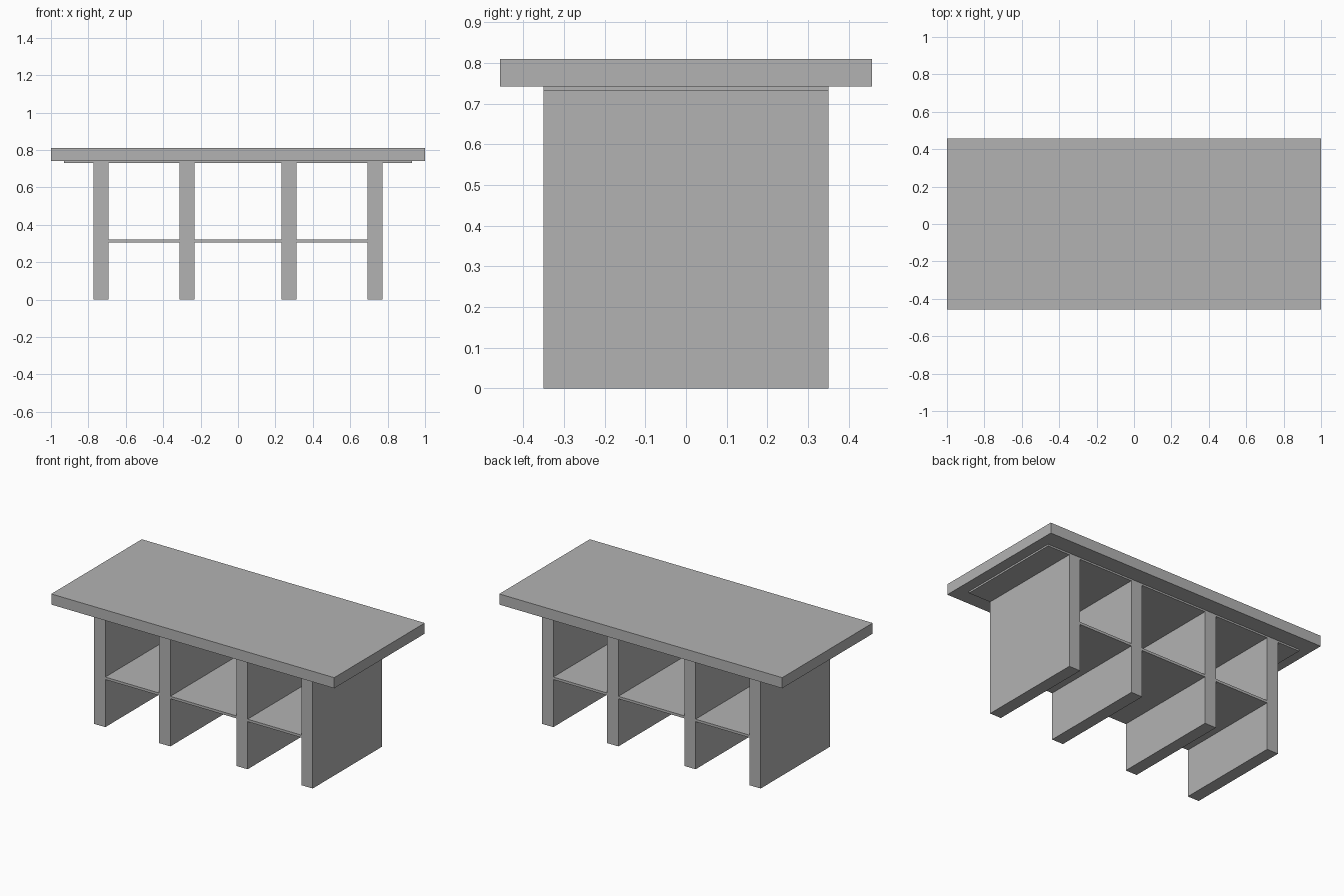
import bpy
import bmesh
from mathutils import Matrix

cube = bpy.data.objects.get("Cube")
if cube:
    bpy.data.objects.remove(cube, do_unlink=True)

# Single plain grey finish
grey = bpy.data.materials.new("plain_grey")
grey.use_nodes = True
colour = (0.45, 0.45, 0.45, 1)
grey.diffuse_color = colour
grey.node_tree.nodes["Principled BSDF"].inputs["Base Color"].default_value = colour


def board(name, x, y, z):
    """Rectangular board from (low, high) extents on each axis."""
    spans = (x, y, z)
    centre = [(a + b) / 2 for a, b in spans]
    size = [b - a for a, b in spans]
    bm = bmesh.new()
    bmesh.ops.create_cube(bm, size=1, matrix=Matrix.Diagonal((*size, 1)))
    mesh = bpy.data.meshes.new(name)
    bm.to_mesh(mesh)
    bm.free()
    mesh.materials.append(grey)
    obj = bpy.data.objects.new(name, mesh)
    obj.location = centre
    bpy.context.collection.objects.link(obj)
    return obj


DEPTH = (-0.35, 0.35)
TOP_BOTTOM = 0.742
PLATE_BOTTOM = 0.731
PANEL = 0.08
OUTER, INNER = 0.733, 0.273   # panel centres

# Table top and the thin plate beneath it
board("table_top", (-1, 1), (-0.457, 0.457), (TOP_BOTTOM, 0.81))
board("support_plate", (-0.93, 0.93), DEPTH, (PLATE_BOTTOM, TOP_BOTTOM))

# Four upright panels
centres = (-OUTER, -INNER, INNER, OUTER)
for name, c in zip(("right_outer", "right_inner", "left_inner", "left_outer"), centres):
    board(name + "_panel", (c - PANEL / 2, c + PANEL / 2), DEPTH, (0, PLATE_BOTTOM))

# One shelf in each bay
for name, a, b in zip(("right", "middle", "left"), centres, centres[1:]):
    board(name + "_shelf", (a + PANEL / 2, b - PANEL / 2), DEPTH, (0.304, 0.32))
